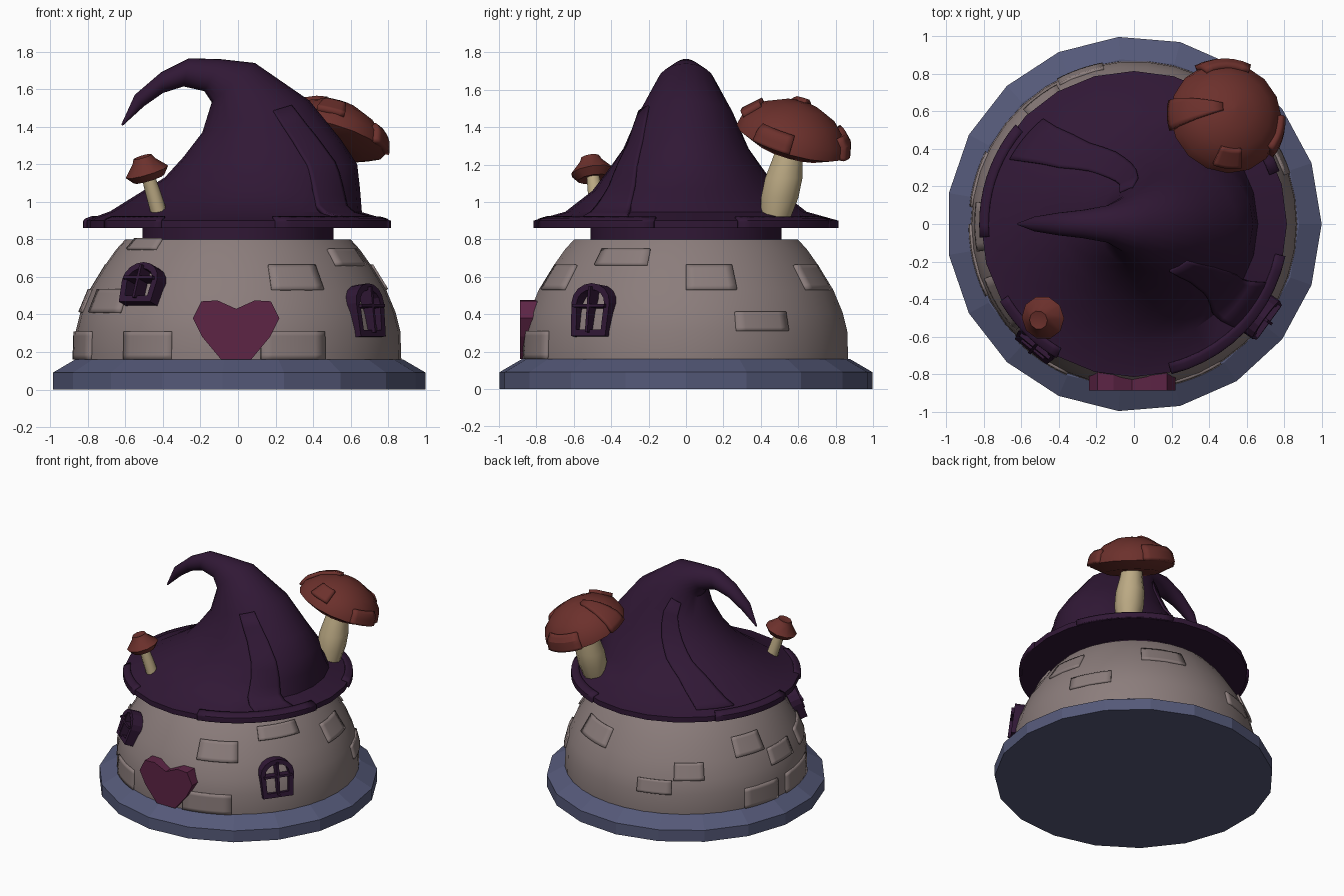
import bpy, bmesh
from math import sin, cos, pi, radians
from mathutils import Vector, Matrix

if "Cube" in bpy.data.objects:
    bpy.data.objects.remove(bpy.data.objects["Cube"])


def material(name, rgb):
    m = bpy.data.materials.new(name)
    m.diffuse_color = (*rgb, 1)
    m.use_nodes = True
    m.node_tree.nodes["Principled BSDF"].inputs["Base Color"].default_value = m.diffuse_color
    return m


HAT = material("dark_purple", (0.03, 0.009, 0.036))
STONE = material("stone", (0.26, 0.205, 0.2))
BASE = material("slate_blue", (0.09, 0.1, 0.19))
DOOR = material("plum", (0.11, 0.018, 0.06))
CAP = material("mushroom_red", (0.15, 0.03, 0.025))
STEM = material("cream", (0.5, 0.4, 0.23))


def make(name, verts, faces, mat, matrix=Matrix(), smooth=None, thick=0):
    me = bpy.data.meshes.new(name)
    me.from_pydata([tuple(v) for v in verts], [], faces)
    bm = bmesh.new()
    bm.from_mesh(me)
    bmesh.ops.recalc_face_normals(bm, faces=bm.faces)
    bm.to_mesh(me)
    bm.free()
    me.materials.append(mat)
    ob = bpy.data.objects.new(name, me)
    bpy.context.collection.objects.link(ob)
    ob.matrix_world = matrix
    if thick:
        s = ob.modifiers.new("thickness", 'SOLIDIFY')
        s.thickness, s.offset = thick, 0
    if smooth:
        bpy.ops.object.select_all(action='DESELECT')
        ob.select_set(True)
        bpy.context.view_layer.objects.active = ob
        bpy.ops.object.shade_smooth_by_angle(angle=radians(smooth))
    return ob


# A ring is (left x, left z, right x, right z, half width in y)
def round_rings(profile):
    return [(-r, z, r, z, r) for r, z in profile]


def surface(rings, a, t):
    i = min(int(t), len(rings) - 2)
    lx, lz, rx, rz, w = [p + (q - p) * (t - i) for p, q in zip(rings[i], rings[i + 1])]
    c = cos(a)
    return Vector(((lx + rx) / 2 + c * (rx - lx) / 2, w * sin(a), (lz + rz) / 2 + c * (rz - lz) / 2))


def loft(name, rings, sides, mat, matrix=Matrix(), smooth=None):
    n = len(rings)
    verts = [surface(rings, 2 * pi * k / sides, i) for i in range(n) for k in range(sides)]
    faces = [(i * sides + k, i * sides + (k + 1) % sides,
              (i + 1) * sides + (k + 1) % sides, (i + 1) * sides + k)
             for i in range(n - 1) for k in range(sides)]
    faces += [tuple(range(sides)), tuple(range((n - 1) * sides, n * sides))]
    return make(name, verts, faces, mat, matrix, smooth)


# Thin raised plate that follows a lofted surface
def plate(name, rings, a0, a1, t0, t1, thick, mat, matrix=Matrix(), twist=0, n=6):
    verts = [surface(rings, radians(a0 + (a1 - a0) * i / n + twist * j / n), t0 + (t1 - t0) * j / n)
             for j in range(n + 1) for i in range(n + 1)]
    faces = [(j * (n + 1) + i, j * (n + 1) + i + 1, (j + 1) * (n + 1) + i + 1, (j + 1) * (n + 1) + i)
             for j in range(n) for i in range(n)]
    return make(name, verts, faces, mat, matrix, 30, thick)


# Base
loft("base", round_rings([(1, 0), (1, 0.09), (0.88, 0.16)]), 19, BASE)

# Round stone house
wall = [(0.865, 0.1), (0.87, 0.16), (0.865, 0.31), (0.84, 0.41), (0.79, 0.53), (0.71, 0.66),
        (0.65, 0.745), (0.6, 0.8)]
body = round_rings(wall)
loft("house_wall", body, 38, STONE, smooth=40)
# bricks: start angle, end angle, course
for a0, a1, t in [(180, 206, 1), (-134, -114, 1), (-82, -58, 1), (-77, -55, 4), (-155, -132, 6),
                  (-43, -17, 5), (-160, -138, 3), (0, 20, 4), (18, 39, 2), (54, 78, 4),
                  (101, 118, 2), (119, 134, 3), (152, 170, 4), (172, 190, 3), (154, 174, 1)]:
    plate("brick", body, a0, a1, t, t + 1, 0.024, STONE)

# Bent pointed hat roof
hat = [(-0.51, 0.78, 0.51, 0.78, 0.51), (-0.51, 0.86, 0.51, 0.86, 0.51),
       (-0.815, 0.86, 0.815, 0.86, 0.815), (-0.815, 0.9, 0.815, 0.9, 0.815),
       (-0.68, 0.95, 0.66, 0.945, 0.645), (-0.52, 1.05, 0.65, 1.07, 0.5),
       (-0.39, 1.13, 0.635, 1.2, 0.42), (-0.29, 1.24, 0.55, 1.33, 0.335),
       (-0.19, 1.37, 0.38, 1.54, 0.26), (-0.14, 1.53, 0.09, 1.74, 0.155),
       (-0.18, 1.59, -0.09, 1.76, 0.1), (-0.29, 1.615, -0.26, 1.765, 0.075),
       (-0.4, 1.58, -0.41, 1.69, 0.06), (-0.5, 1.51, -0.55, 1.57, 0.04),
       (-0.615, 1.405, -0.622, 1.412, 0.005)]
loft("hat_roof", hat, 24, HAT, smooth=40)
for a0, a1, t0, t1, tw in [(-46, -24, 3.3, 8, -25), (130, 152, 3.5, 8.6, -30)]:
    plate("hat_patch", hat, a0, a1, t0, t1, 0.022, HAT, twist=tw, n=10)
for a0, a1 in [(-76, -12), (140, 185), (20, 70), (-150, -120)]:
    plate("brim_trim", hat, a0, a1, 2, 3.3, 0.02, HAT, n=10)

# Heart shaped door
heart = [(-0.09, 0.16), (0.07, 0.16), (0.17, 0.28), (0.22, 0.38), (0.175, 0.47), (0.09, 0.475),
         (-0.01, 0.43), (-0.11, 0.475), (-0.195, 0.47), (-0.24, 0.38), (-0.19, 0.28)]
make("heart_door", [(x, 0, z) for x, z in heart], [tuple(range(len(heart)))], DOOR,
     Matrix.Translation((0, -0.83, 0)), thick=0.115)


# Arched windows with a cross
def window(angle, radius, z, w, h, lean):
    def arch(s):
        hw, top = w / 2 - s, h / 2 - w * 0.42
        pts = [(-hw * 0.9, -h / 2 + s), (hw * 0.9, -h / 2 + s)]
        return pts + [(hw * cos(pi * k / 8), top + (w * 0.42 - s) * sin(pi * k / 8)) for k in range(9)]
    outer, inner = arch(0), arch(0.035)
    n = len(outer)
    a = radians(angle)
    m = (Matrix.Translation((radius * cos(a), radius * sin(a), z))
         @ Matrix.Rotation(a + pi / 2, 4, 'Z') @ Matrix.Rotation(-lean, 4, 'X'))
    make("window_frame", [(x, 0, y) for x, y in outer + inner],
         [(k, (k + 1) % n, n + (k + 1) % n, n + k) for k in range(n)], HAT, m, thick=0.08)
    for name, bw, bh, bz in [("window_upright", 0.008, h / 2 - 0.02, 0), ("window_crossbar", w / 2 - 0.02, 0.008, 0.02)]:
        make(name, [(-bw, -0.02, bz - bh), (bw, -0.02, bz - bh), (bw, -0.02, bz + bh), (-bw, -0.02, bz + bh)],
             [(0, 1, 2, 3)], HAT, m, thick=0.08)


window(-36, 0.835, 0.42, 0.25, 0.285, 0.12)
window(-129, 0.8, 0.56, 0.24, 0.225, 0.35)


# Mushrooms
def mushroom(size, foot, centre, normal, stem_r, profile, sides):
    foot, centre = Vector(foot), Vector(centre)
    q = Vector((0, 0, 1)).rotation_difference(Vector(normal)).to_matrix().to_4x4()
    m = Matrix.Translation(centre) @ q
    rings = round_rings(profile)
    loft(size + "_mushroom_cap", rings, sides, CAP, m, 35)
    axis = []
    for i, r in enumerate(stem_r):
        p = foot.lerp(centre, i / (len(stem_r) - 1))
        axis.append((p, r))
    verts = [p + Vector((r * cos(2 * pi * k / 10), r * sin(2 * pi * k / 10), 0))
             for p, r in axis for k in range(10)]
    faces = [(i * 10 + k, i * 10 + (k + 1) % 10, i * 10 + 10 + (k + 1) % 10, i * 10 + 10 + k)
             for i in range(len(axis) - 1) for k in range(10)]
    faces += [tuple(range(10)), tuple(range(len(verts) - 10, len(verts)))]
    make(size + "_mushroom_stem", verts, faces, STEM, smooth=40)
    return rings, m


rings, m = mushroom("large", (0.46, 0.48, 0.92), (0.49, 0.565, 1.335), (0.28, 0.3, 1),
                    (0.085, 0.105, 0.105, 0.085, 0.07),
                    [(0.1, -0.05), (0.2, -0.055), (0.305, -0.005), (0.29, 0.06), (0.21, 0.14),
                     (0.11, 0.19), (0.01, 0.205)], 16)
for a0, a1, t0, t1 in [(65, 120, 2, 3.5), (165, 195, 2, 5.4), (-40, 0, 2, 3.3), (-110, -80, 3, 4)]:
    plate("cap_patch", rings, a0, a1, t0, t1, 0.045, CAP, m)

mushroom("small", (-0.42, -0.47, 0.94), (-0.485, -0.5, 1.16), (-0.3, -0.15, 1),
         (0.045, 0.042, 0.035),
         [(0.04, -0.03), (0.085, -0.04), (0.118, 0.0), (0.062, 0.06), (0.05, 0.085), (0.03, 0.08)], 10)
